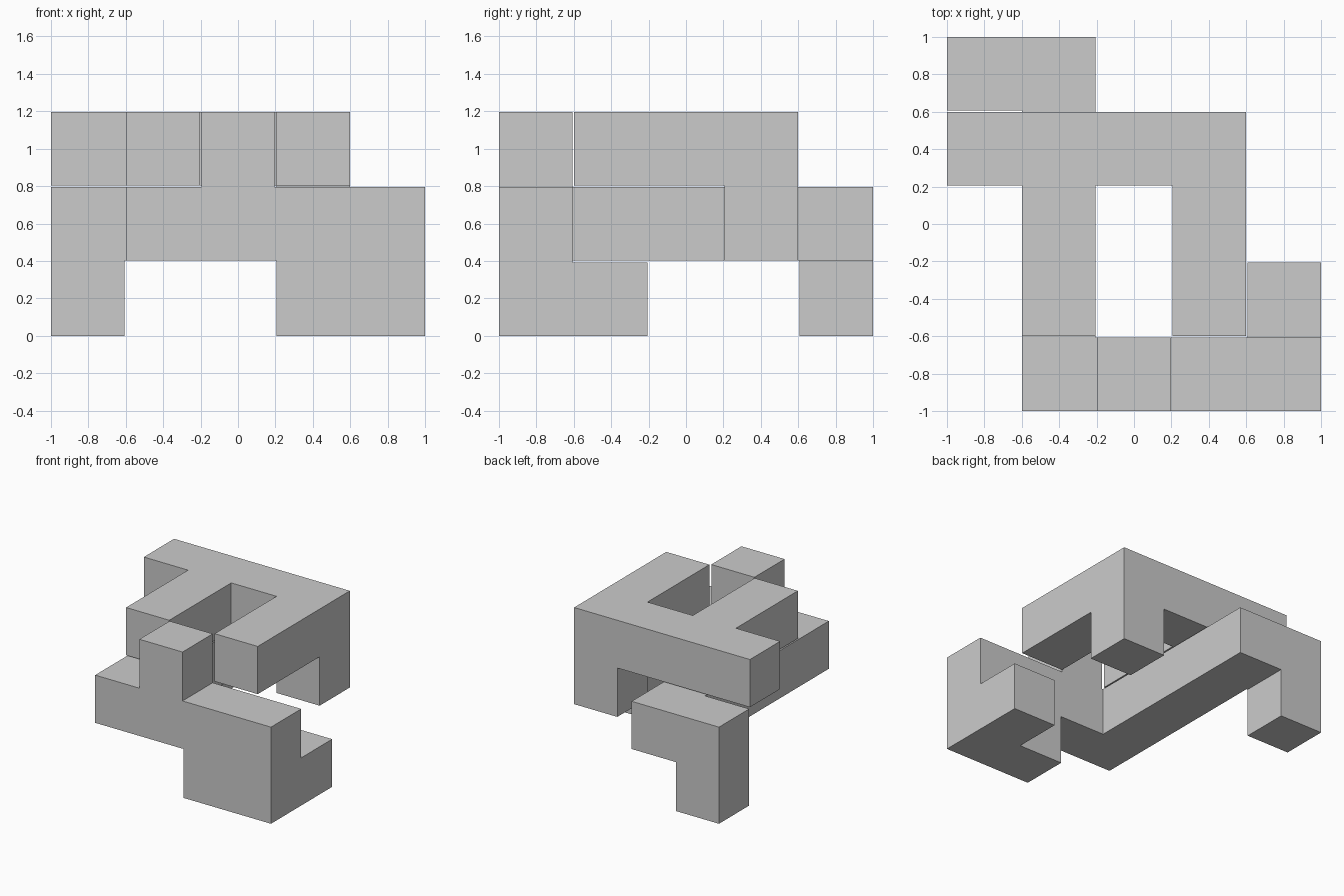
import bpy, bmesh
from itertools import product
from math import radians

if "Cube" in bpy.data.objects:
    bpy.data.objects.remove(bpy.data.objects["Cube"])

PITCH, GAP = 0.402, 0.01      # cell spacing and clearance between pieces
CELL = PITCH - GAP


def span(i):
    """Start and end of a half-step slot: even = cell, odd = joint between cells."""
    start = (i // 2) * PITCH + (i % 2) * CELL
    return start, start + (GAP if i % 2 else CELL)


def row(a, b):
    """All cells of the box from cell a to cell b, inclusive."""
    return set(product(*(range(p, q + 1) for p, q in zip(a, b))))


def puzzle_piece(name, cells):
    def filled(s):
        return all(c in cells for c in product(*({i // 2, (i + 1) // 2} for i in s)))

    slots = {s for s in product(range(10), range(10), range(6)) if filled(s)}
    bm = bmesh.new()
    # outer skin: one quad wherever a filled slot meets an empty one
    for s in slots:
        lim = [span(i) for i in s]
        for axis, side in product(range(3), (0, 1)):
            n = list(s)
            n[axis] += 2 * side - 1
            if tuple(n) in slots:
                continue
            u, v = (axis + 1) % 3, (axis + 2) % 3
            corners = [(0, 0), (1, 0), (1, 1), (0, 1)]
            verts = []
            for cu, cv in (corners if side else corners[::-1]):
                p = [0, 0, 0]
                p[axis], p[u], p[v] = lim[axis][side], lim[u][cu], lim[v][cv]
                verts.append(bm.verts.new((p[0] - 1, p[1] - 1, p[2])))
            bm.faces.new(verts)
    bmesh.ops.remove_doubles(bm, verts=bm.verts, dist=0.001)
    bmesh.ops.dissolve_limit(bm, angle_limit=radians(1), verts=bm.verts, edges=bm.edges)
    mesh = bpy.data.meshes.new(name)
    bm.to_mesh(mesh)
    bm.free()
    bpy.context.collection.objects.link(bpy.data.objects.new(name, mesh))


# upper piece: back bar, two forward arms and one short leg
puzzle_piece("upper_piece",
             row((0, 3, 2), (3, 3, 2))
             | row((1, 1, 2), (1, 2, 2))
             | row((3, 1, 2), (3, 2, 2))
             | {(3, 3, 1)})

# lower piece: long beam, back leg, front bar with post, front block and foot
puzzle_piece("lower_piece",
             row((1, 0, 1), (1, 4, 1))
             | row((0, 4, 0), (0, 4, 1))
             | row((2, 0, 1), (2, 0, 2))
             | row((3, 0, 0), (4, 0, 1))
             | {(4, 1, 0)})
